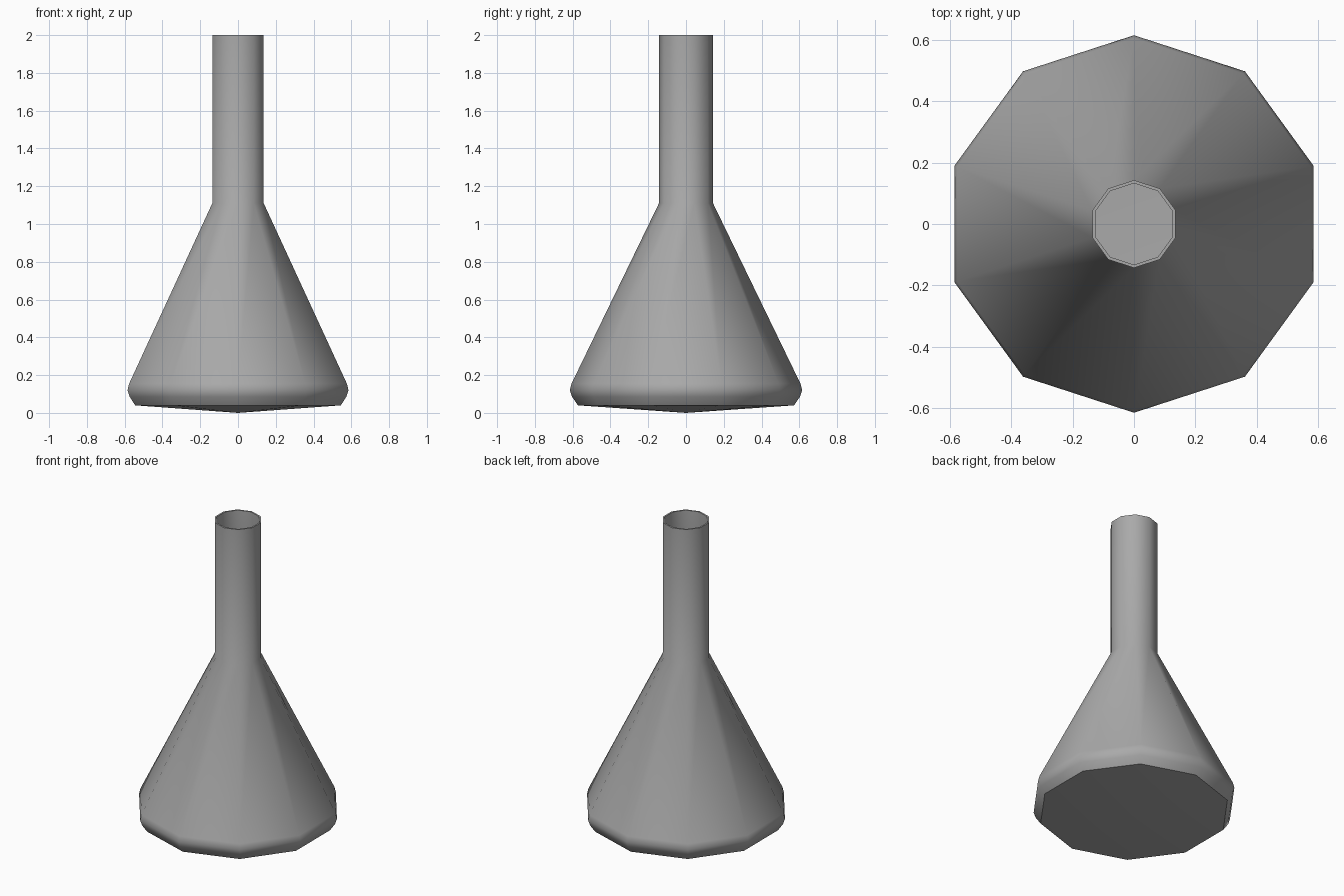
import bpy
import bmesh
from math import sin, cos, pi, radians

cube = bpy.data.objects.get("Cube")
if cube:
    bpy.data.objects.remove(cube, do_unlink=True)

SIDES = 10
WALL = 0.01

# Grey material
grey = bpy.data.materials.new("plain_grey")
grey.use_nodes = True
colour = (0.4, 0.4, 0.4, 1)
grey.diffuse_color = colour
grey.node_tree.nodes["Principled BSDF"].inputs["Base Color"].default_value = colour

# Outer profile as (radius, height), from base edge to neck rim
profile = [(0.572, 0.04), (0.603, 0.085), (0.615, 0.12), (0.606, 0.155),
           (0.143, 1.11), (0.143, 2.0)]

# Conical flask shell with a shallow pointed base
bm = bmesh.new()
rings = []
for r, z in profile:
    ring = []
    for i in range(SIDES):
        a = pi / 2 + 2 * pi * i / SIDES
        ring.append(bm.verts.new((r * cos(a), r * sin(a), z)))
    rings.append(ring)
tip = bm.verts.new((0, 0, 0))
for i in range(SIDES):
    j = (i + 1) % SIDES
    bm.faces.new((tip, rings[0][j], rings[0][i]))
    for low, high in zip(rings, rings[1:]):
        bm.faces.new((low[i], low[j], high[j], high[i]))

mesh = bpy.data.meshes.new("flask")
bm.to_mesh(mesh)
bm.free()
mesh.materials.append(grey)
flask = bpy.data.objects.new("flask", mesh)
bpy.context.collection.objects.link(flask)

# Thin wall, thickened inwards, with an open rim
bpy.ops.object.select_all(action="DESELECT")
flask.select_set(True)
bpy.context.view_layer.objects.active = flask
wall = flask.modifiers.new("wall", "SOLIDIFY")
wall.thickness = WALL
wall.offset = -1
wall.use_even_offset = True
bpy.ops.object.modifier_apply(modifier=wall.name)
bpy.ops.object.shade_smooth_by_angle(angle=radians(45))
